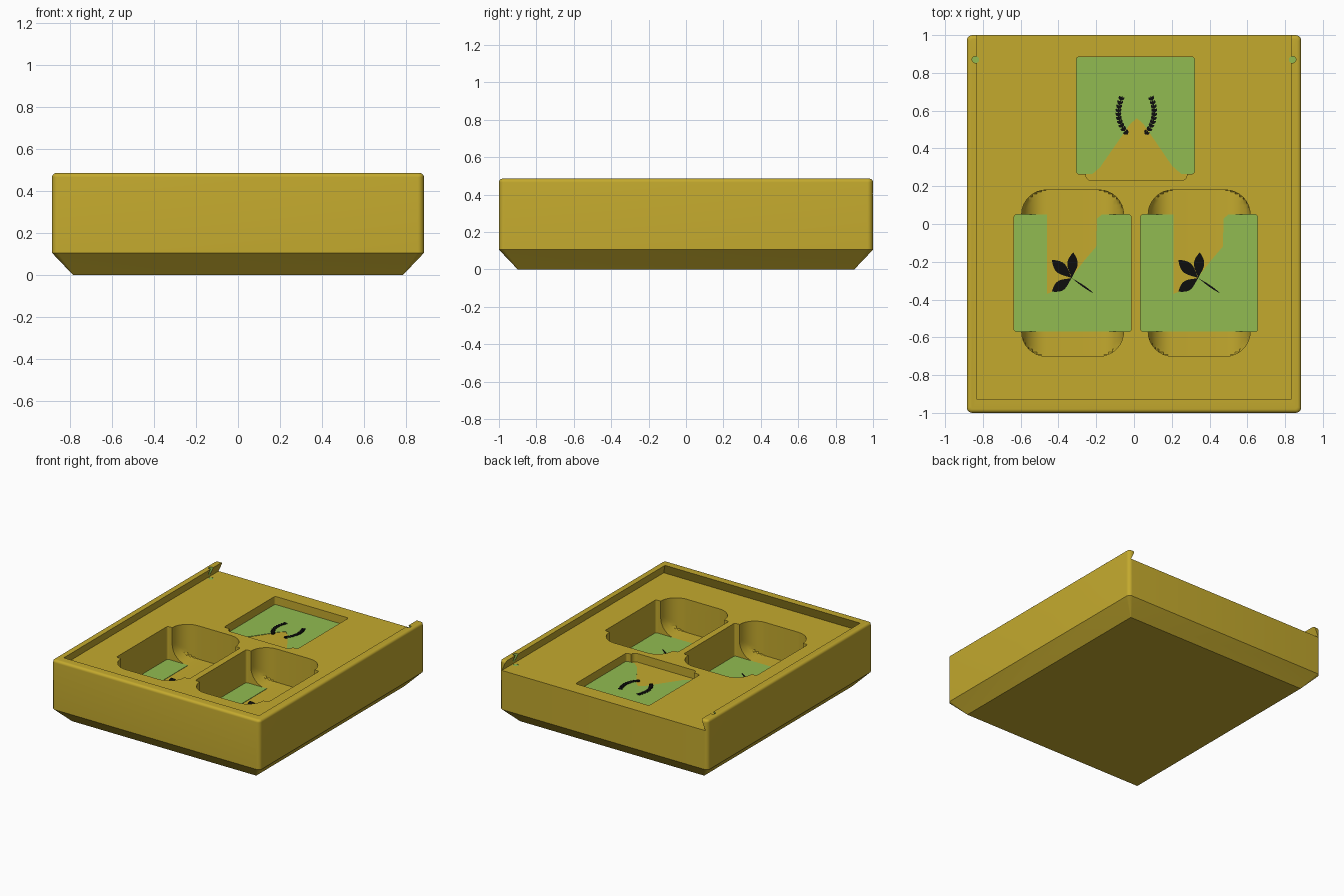
import bpy, bmesh, math
from mathutils import Vector

if "Cube" in bpy.data.objects:
    bpy.data.objects.remove(bpy.data.objects["Cube"], do_unlink=True)

WIDTH, LENGTH, TOP = 0.885, 1.0, 0.485
LID_FLOOR, DEEP_FLOOR, SHALLOW_FLOOR = 0.405, 0.15, 0.34
CUT_TOP = 0.6


def material(name, rgb):
    m = bpy.data.materials.new(name)
    m.use_nodes = True
    m.diffuse_color = (*rgb, 1)
    m.node_tree.nodes["Principled BSDF"].inputs["Base Color"].default_value = (*rgb, 1)
    return m


gold = material("mustard gold", (0.55, 0.40, 0.027))
green = material("leaf green", (0.285, 0.50, 0.083))
black = material("black", (0.004, 0.004, 0.004))


def make_object(name, bm, mat):
    bmesh.ops.recalc_face_normals(bm, faces=bm.faces[:])
    mesh = bpy.data.meshes.new(name)
    bm.to_mesh(mesh)
    bm.free()
    mesh.materials.append(mat)
    obj = bpy.data.objects.new(name, mesh)
    bpy.context.collection.objects.link(obj)
    return obj


def rounded_rect(x0, x1, y0, y1, r, z, steps=8):
    points = []
    corners = [(x1 - r, y1 - r), (x0 + r, y1 - r), (x0 + r, y0 + r), (x1 - r, y0 + r)]
    for quarter, (cx, cy) in enumerate(corners):
        for i in range(steps + 1):
            a = (quarter + i / steps) * math.pi / 2
            points.append(Vector((cx + r * math.cos(a), cy + r * math.sin(a), z)))
    return points


def loft(name, loops, mat):
    bm = bmesh.new()
    rings = [[bm.verts.new(p) for p in loop] for loop in loops]
    for low, high in zip(rings, rings[1:]):
        for i in range(len(low)):
            j = (i + 1) % len(low)
            bm.faces.new((low[i], low[j], high[j], high[i]))
    bm.faces.new(rings[0][::-1])
    bm.faces.new(rings[-1])
    return make_object(name, bm, mat)


def add_outline(bm, outline, z, thickness):
    low = [bm.verts.new((x, y, z)) for x, y in outline]
    high = [bm.verts.new((x, y, z + thickness)) for x, y in outline]
    bm.faces.new(low[::-1])
    bm.faces.new(high)
    for i in range(len(low)):
        j = (i + 1) % len(low)
        bm.faces.new((low[i], low[j], high[j], high[i]))


def leaf_outline(base, tip, width, steps=8):
    base, tip = Vector(base), Vector(tip)
    axis = tip - base
    side = Vector((-axis.y, axis.x)).normalized() * width / 2
    ts = [i / steps for i in range(steps + 1)]
    left = [base + axis * t + side * math.sin(math.pi * t ** 1.2) for t in ts]
    right = [base + axis * t - side * math.sin(math.pi * t ** 1.2) for t in ts[1:-1]]
    return left + right[::-1]


# Box body: chamfered foot, rounded corners and rounded rim
def body_loop(inset, z, r):
    return rounded_rect(-WIDTH + inset, WIDTH - inset, -LENGTH + inset, LENGTH - inset, r, z)


rim = 0.02
body_loops = [body_loop(0.1, 0, 0.004), body_loop(0, 0.105, 0.03)]
for i in range(6):
    a = i / 5 * math.pi / 2
    body_loops.append(body_loop(rim * (1 - math.cos(a)), TOP - rim + rim * math.sin(a),
                                0.03 - 0.015 * i / 5))
body = loft("box_body", body_loops, gold)
body.data.materials.append(green)


# Dovetail lid slot, open at the back
def slot_loop(half, front, z):
    return [Vector(p) for p in ((-half, front, z), (half, front, z),
                                (half, 1.1, z), (-half, 1.1, z))]


cutters = [loft("lid_slot_cutter", [slot_loop(0.865, -0.965, LID_FLOOR),
                                    slot_loop(0.83, -0.93, TOP),
                                    slot_loop(0.83, -0.93, CUT_TOP)], gold)]


# Square tile pockets and finger scoops
def pocket(name, x0, x1, y0, y1, r, floor, mat=gold):
    cutters.append(loft(name, [rounded_rect(x0, x1, y0, y1, r, z) for z in (floor, CUT_TOP)], mat))


def rounded_scoop(name, x0, x1, y0, y1, r, floor):
    loops = []
    for i in range(9):
        a = i / 8 * math.pi / 2
        inset = r * (1 - math.sin(a))
        loops.append(rounded_rect(x0, x1, y0, y1, r, floor + r * (1 - math.cos(a))))
        for p in loops[-1]:
            p.x = min(max(p.x, x0 + inset), x1 - inset)
    loops.append(rounded_rect(x0, x1, y0, y1, r, CUT_TOP))
    cutters.append(loft(name, loops, gold))


SHIFTS = {"right": 0.0, "left": 0.67}
for side, dx in SHIFTS.items():
    pocket(side + "_tile_cutter", -0.635 + dx, -0.015 + dx, -0.57, 0.05, 0.015, DEEP_FLOOR)
    rounded_scoop(side + "_scoop_cutter", -0.595 + dx, -0.055 + dx, -0.70, 0.18, 0.13,
                  DEEP_FLOOR - 0.001)
pocket("back_tile_cutter", -0.305, 0.32, 0.265, 0.885, 0.015, SHALLOW_FLOOR)
pocket("back_scoop_cutter", -0.255, 0.28, 0.23, 0.6, 0.03, SHALLOW_FLOOR - 0.001)

# Small green latch notches in the rails
for s in (-1, 1):
    xs = sorted((0.82 * s, 0.857 * s))
    pocket("notch_cutter", *xs, 0.853, 0.887, 0.016, LID_FLOOR - 0.002, green)

bpy.context.view_layer.objects.active = body
for cutter in cutters:
    cutter.hide_render = True
    mod = body.modifiers.new("cut", "BOOLEAN")
    mod.operation = "DIFFERENCE"
    mod.solver = "EXACT"
    mod.material_mode = "TRANSFER"
    mod.object = cutter
    bpy.ops.object.modifier_apply(modifier=mod.name)
for cutter in cutters:
    bpy.data.objects.remove(cutter, do_unlink=True)
bpy.ops.object.select_all(action="DESELECT")
body.select_set(True)
bpy.ops.object.shade_smooth_by_angle(angle=math.radians(30))

# Green floors and sprigs of the two deep pockets
deep_floor = [(-0.635, -0.57), (-0.015, -0.57), (-0.015, 0.05), (-0.17, 0.05), (-0.195, 0.03),
              (-0.2, -0.12), (-0.26, -0.19), (-0.33, -0.28), (-0.40, -0.345), (-0.46, -0.37),
              (-0.46, 0.05), (-0.635, 0.05)]
heart = (-0.33, -0.286)
for side, dx in SHIFTS.items():
    bm = bmesh.new()
    add_outline(bm, [(x + dx, y) for x, y in deep_floor], DEEP_FLOOR, 0.003)
    make_object(side + "_pocket_floor", bm, green)
    bm = bmesh.new()
    for tip, width in (((-0.435, -0.19), 0.06), ((-0.322, -0.15), 0.055),
                       ((-0.435, -0.358), 0.055), ((-0.212, -0.368), 0.01)):
        outline = leaf_outline(heart, tip, width)
        add_outline(bm, [(p.x + dx, p.y) for p in outline], DEEP_FLOOR, 0.006)
    make_object(side + "_sprig", bm, black)

# Green floor and wreath of the shallow pocket
bm = bmesh.new()
add_outline(bm, [(-0.305, 0.265), (-0.22, 0.265), (-0.18, 0.3), (-0.02, 0.53), (0.015, 0.56),
                 (0.05, 0.53), (0.2, 0.31), (0.25, 0.265), (0.32, 0.265), (0.32, 0.885),
                 (-0.305, 0.885)], SHALLOW_FLOOR, 0.003)
make_object("back_pocket_floor", bm, green)

start, bend, end = Vector((0.045, 0.475)), Vector((0.125, 0.56)), Vector((0.075, 0.675))
for side, s in (("left", 1), ("right", -1)):
    bm = bmesh.new()
    for i in range(10):
        t = i / 10
        base = start * (1 - t) ** 2 + bend * 2 * t * (1 - t) + end * t * t
        along = ((bend - start) * (1 - t) + (end - bend) * t).normalized()
        across = Vector((along.y, -along.x))
        tips = [base + along * 0.024 + across * 0.014 * k for k in (-1, 1)] + [base + along * 0.028]
        for tip, width in zip(tips, (0.014, 0.014, 0.008)):
            outline = leaf_outline(base, tip, width, 4)
            add_outline(bm, [(0.0125 + s * p.x, p.y) for p in outline], SHALLOW_FLOOR, 0.006)
    make_object(side + "_wreath_branch", bm, black)
